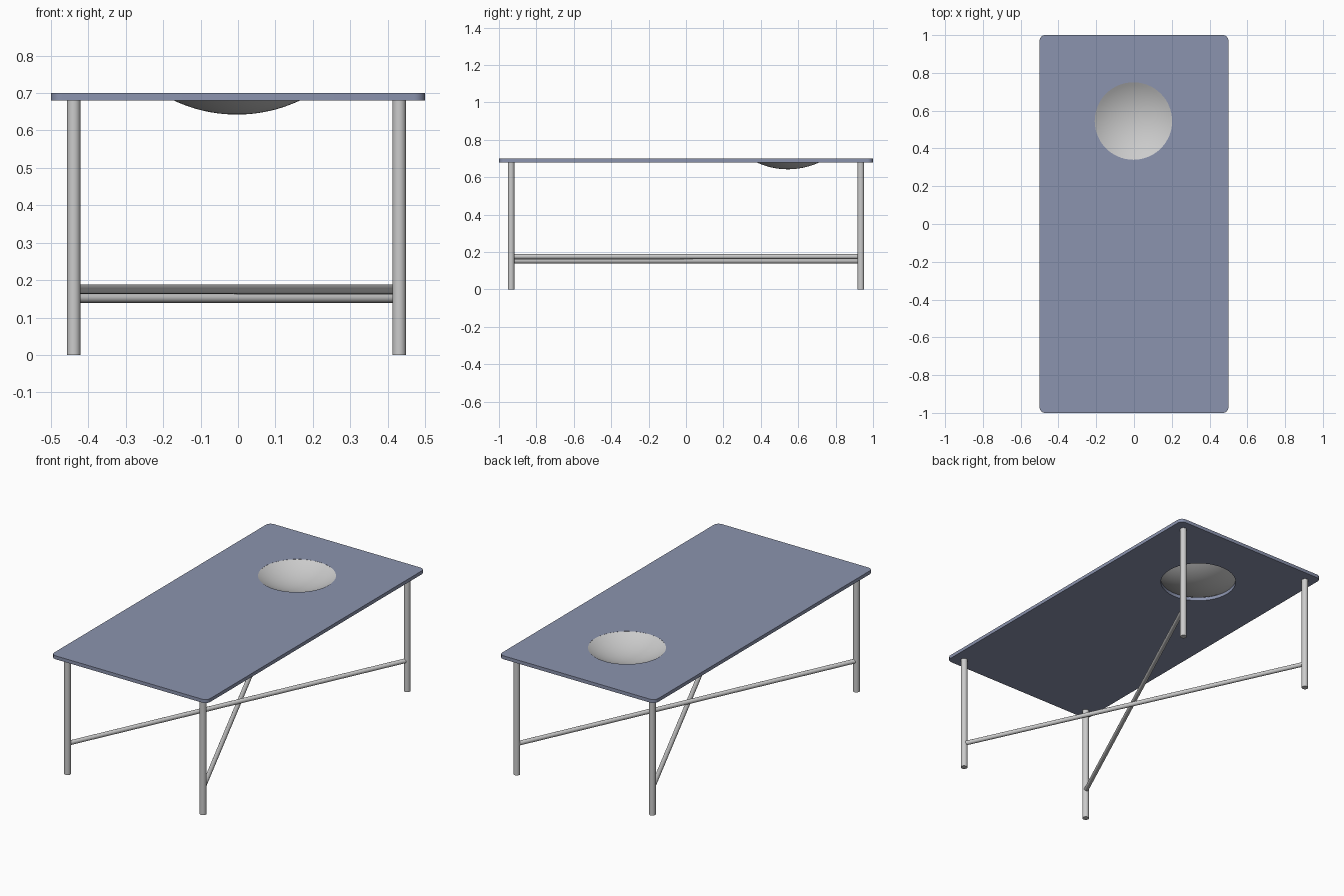
import bpy, bmesh, math
from mathutils import Vector

if "Cube" in bpy.data.objects:
    bpy.data.objects.remove(bpy.data.objects["Cube"])


def material(name, rgb):
    m = bpy.data.materials.new(name)
    m.diffuse_color = (*rgb, 1)
    m.use_nodes = True
    m.node_tree.nodes["Principled BSDF"].inputs["Base Color"].default_value = m.diffuse_color
    return m


BLUE = material("slate_blue", (0.26, 0.295, 0.425))
GREY = material("light_grey", (0.6, 0.6, 0.6))
OX = -0.004                      # frame and bowl sit a hair off centre
HOLE = Vector((-0.003, 0.545, 0))
HOLE_R = 0.205


def finish(name, bm, mat, smooth=True):
    me = bpy.data.meshes.new(name)
    bm.to_mesh(me)
    bm.free()
    ob = bpy.data.objects.new(name, me)
    bpy.context.collection.objects.link(ob)
    me.materials.append(mat)
    if smooth:
        bpy.ops.object.select_all(action='DESELECT')
        ob.select_set(True)
        bpy.context.view_layer.objects.active = ob
        bpy.ops.object.shade_smooth_by_angle(angle=math.radians(35))
    return ob


def tube(name, a, b, r, sides=24):
    a, b = Vector(a), Vector(b)
    bm = bmesh.new()
    bmesh.ops.create_cone(bm, cap_ends=True, segments=sides,
                          radius1=r, radius2=r, depth=(b - a).length)
    rot = (b - a).to_track_quat('Z', 'Y').to_matrix()
    bmesh.ops.rotate(bm, verts=bm.verts, matrix=rot)
    bmesh.ops.translate(bm, verts=bm.verts, vec=(a + b) / 2)
    return finish(name, bm, GREY)


# table top: rounded rectangle with a round hole, extruded
bm = bmesh.new()


def add_loop(points):
    vs = [bm.verts.new(p) for p in points]
    return [bm.edges.new((vs[i], vs[(i + 1) % len(vs)])) for i in range(len(vs))]


c, outline = 0.03, []
for k, (sx, sy) in enumerate([(1, 1), (-1, 1), (-1, -1), (1, -1)]):
    for i in range(7):
        t = math.pi / 2 * (k + i / 6)
        outline.append((sx * (0.5 - c) + c * math.cos(t),
                        sy * (1 - c) + c * math.sin(t), 0.68))
hole = [(HOLE.x + HOLE_R * math.cos(t), HOLE.y + HOLE_R * math.sin(t), 0.68)
        for t in (2 * math.pi * i / 64 for i in range(64))]
edges = add_loop(outline) + add_loop(hole)
bmesh.ops.triangle_fill(bm, use_beauty=True, use_dissolve=False, edges=edges)
ext = bmesh.ops.extrude_face_region(bm, geom=bm.faces[:], use_keep_orig=True)
bmesh.ops.translate(bm, vec=(0, 0, 0.02),
                    verts=[g for g in ext["geom"] if isinstance(g, bmesh.types.BMVert)])
bmesh.ops.recalc_face_normals(bm, faces=bm.faces)
finish("table_top", bm, BLUE)

# shallow bowl: thin spherical cap set in the hole
bm = bmesh.new()
depth, rim_z, n, rings = 0.057, 0.6995, 64, 12
R = (HOLE_R ** 2 + depth ** 2) / (2 * depth)
amax = math.asin(HOLE_R / R)
base = bm.verts.new((HOLE.x, HOLE.y, rim_z - depth))
prev = None
for j in range(1, rings + 1):
    a = amax * j / rings
    ring = [bm.verts.new((HOLE.x + R * math.sin(a) * math.cos(2 * math.pi * i / n),
                          HOLE.y + R * math.sin(a) * math.sin(2 * math.pi * i / n),
                          rim_z - depth + R * (1 - math.cos(a)))) for i in range(n)]
    for i in range(n):
        k = (i + 1) % n
        if prev:
            bm.faces.new((prev[i], ring[i], ring[k], prev[k]))
        else:
            bm.faces.new((base, ring[i], ring[k]))
    prev = ring
finish("bowl", bm, GREY)

# four legs
LX, LY = 0.435, 0.935
for sx, nx in ((-1, "left"), (1, "right")):
    for sy, ny in ((-1, "front"), (1, "back")):
        x, y = OX + sx * LX, sy * LY
        tube(f"{ny}_{nx}_leg", (x, y, 0), (x, y, 0.68), 0.018)

# crossed diagonal braces, one resting on the other
for name, s, z in (("upper_brace", 1, 0.176), ("lower_brace", -1, 0.151)):
    tube(name, (OX - s * LX, -LY, z), (OX + s * LX, LY, z), 0.0125)
